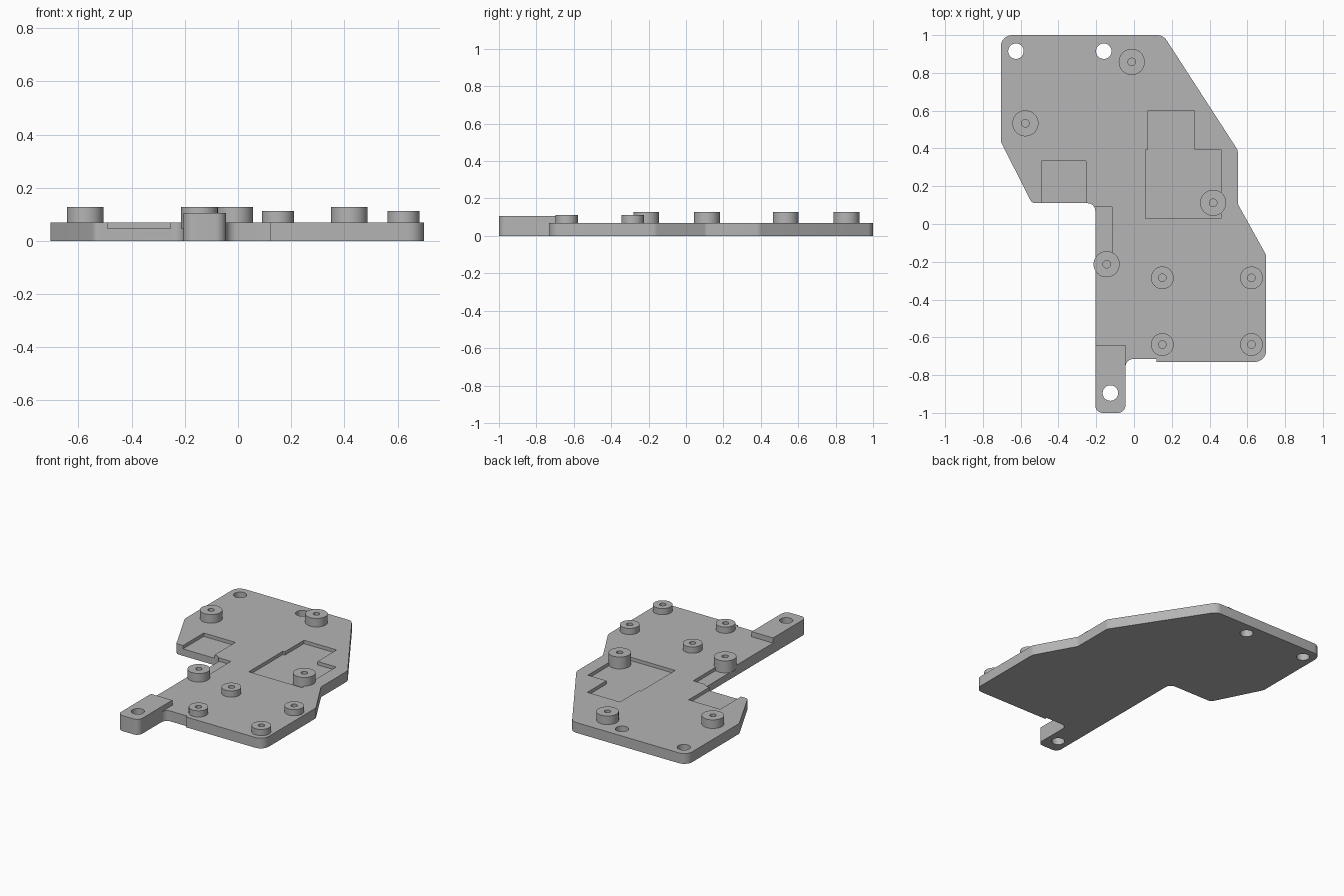
import bpy, bmesh, math
from mathutils import Vector

cube = bpy.data.objects.get("Cube")
if cube:
    bpy.data.objects.remove(cube, do_unlink=True)

grey = bpy.data.materials.new("plain_grey")
grey.use_nodes = True
COLOUR = (0.46, 0.46, 0.46, 1)
grey.diffuse_color = COLOUR
grey.node_tree.nodes["Principled BSDF"].inputs["Base Color"].default_value = COLOUR

TOP, FLOOR = 0.07, 0.047


def make_object(name, bm):
    bmesh.ops.recalc_face_normals(bm, faces=bm.faces[:])
    mesh = bpy.data.meshes.new(name)
    bm.to_mesh(mesh)
    bm.free()
    mesh.materials.append(grey)
    obj = bpy.data.objects.new(name, mesh)
    bpy.context.collection.objects.link(obj)
    return obj


def rounded(corners, steps=8):
    """Outline from (x, y, radius) corners, each replaced by a tangent arc."""
    points = []
    for i, (x, y, r) in enumerate(corners):
        p = Vector((x, y))
        if r == 0:
            points.append(p)
            continue
        a = (Vector(corners[i - 1][:2]) - p).normalized()
        b = (Vector(corners[(i + 1) % len(corners)][:2]) - p).normalized()
        half = a.angle(b) / 2
        centre = p + (a + b).normalized() * (r / math.sin(half))
        start = p + a * (r / math.tan(half)) - centre
        end = p + b * (r / math.tan(half)) - centre
        sweep = math.pi - 2 * half
        for k in range(steps + 1):
            t = k / steps
            arc = start * math.sin((1 - t) * sweep) + end * math.sin(t * sweep)
            points.append(centre + arc / math.sin(sweep))
    return points


def prism(name, outline, z0, z1):
    bm = bmesh.new()
    base = bm.faces.new([bm.verts.new((p[0], p[1], z0)) for p in outline])
    top = bmesh.ops.extrude_face_region(bm, geom=[base], use_keep_orig=True)["geom"]
    verts = [g for g in top if isinstance(g, bmesh.types.BMVert)]
    bmesh.ops.translate(bm, verts=verts, vec=(0, 0, z1 - z0))
    return make_object(name, bm)


def circle(x, y, r, n=40):
    return [(x + r * math.cos(math.tau * k / n), y + r * math.sin(math.tau * k / n))
            for k in range(n)]


def box(x0, x1, y0, y1):
    return [(x0, y0), (x1, y0), (x1, y1), (x0, y1)]


def cut(target, outline, z0, z1):
    cutter = prism("cutter", outline, z0, z1)
    cutter.hide_render = True
    mod = target.modifiers.new("cut", 'BOOLEAN')
    mod.operation, mod.solver, mod.object = 'DIFFERENCE', 'EXACT', cutter
    bpy.context.view_layer.objects.active = target
    bpy.ops.object.modifier_apply(modifier=mod.name)
    bpy.data.objects.remove(cutter, do_unlink=True)


def ring(name, x, y, r, z1, hole=0.02):
    """Standoff tube lathed around its own axis."""
    bm = bmesh.new()
    loops = [[bm.verts.new((px, py, z)) for px, py in circle(x, y, rad)]
             for rad, z in ((hole, FLOOR), (r, FLOOR), (r, z1), (hole, z1))]
    n = len(loops[0])
    for i in range(4):
        a, b = loops[i], loops[(i + 1) % 4]
        for k in range(n):
            bm.faces.new((a[k], a[(k + 1) % n], b[(k + 1) % n], b[k]))
    return make_object(name, bm)


# Base plate
plate = prism("base_plate", rounded([
    (-0.705, 1.0, 0.06), (0.155, 1.0, 0.06), (0.55, 0.39, 0.05),
    (0.55, 0.105, 0.03), (0.70, -0.165, 0.05), (0.70, -0.73, 0.06),
    (0.12, -0.73, 0), (0.12, -0.715, 0), (-0.045, -0.715, 0.04),
    (-0.045, -1.0, 0.04), (-0.205, -1.0, 0.04), (-0.205, 0.11, 0.04),
    (-0.54, 0.11, 0.03), (-0.705, 0.435, 0.05)]), 0, TOP)

# Raised mounting tab
tab = prism("mounting_tab", rounded([
    (-0.045, -0.64, 0), (-0.045, -1.0, 0.04), (-0.205, -1.0, 0.04),
    (-0.205, -0.64, 0)]), TOP, 0.105)

# Shallow pockets
stepped = [(0.06, 0.03), (0.46, 0.03), (0.46, 0.395), (0.32, 0.395),
           (0.32, 0.60), (0.075, 0.60), (0.075, 0.395), (0.06, 0.395)]
for outline in (stepped, box(-0.49, -0.253, 0.05, 0.333),
                box(-0.26, -0.117, -0.215, 0.09)):
    cut(plate, outline, FLOOR, 0.2)

# Through holes
for x, y in ((-0.625, 0.915), (-0.16, 0.915), (-0.125, -0.895)):
    cut(plate, circle(x, y, 0.041), -0.1, 0.2)
cut(tab, circle(-0.125, -0.895, 0.041), -0.1, 0.2)

# Standoffs with blind screw holes
parts = [plate, tab]
tall = [(-0.012, 0.858), (-0.575, 0.533), (0.419, 0.112), (-0.145, -0.213)]
short = [(x, y) for x in (0.15, 0.622) for y in (-0.285, -0.638)]
for label, places, r, z in (("tall", tall, 0.069, 0.128),
                            ("short", short, 0.06, 0.112)):
    for i, (x, y) in enumerate(places):
        cut(plate, circle(x, y, 0.02), 0.03, 0.2)
        parts.append(ring(f"{label}_standoff_{i + 1}", x, y, r, z))

# Smooth rounded walls, crisp edges
for obj in parts:
    obj.data.shade_smooth()
    obj.data.set_sharp_from_angle(angle=math.radians(30))
